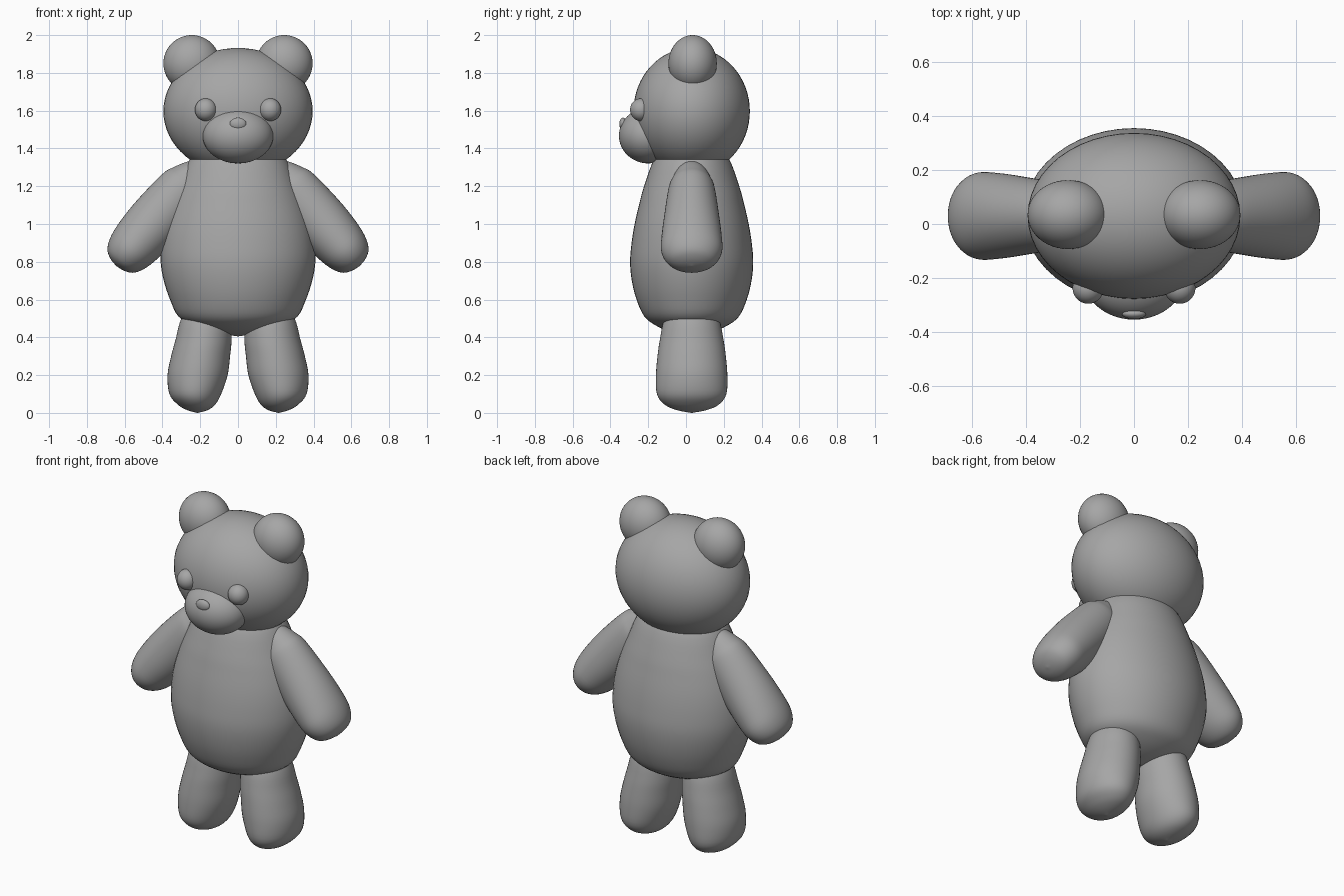
import bpy, bmesh, math
from mathutils import Vector, Matrix

if "Cube" in bpy.data.objects:
    bpy.data.objects.remove(bpy.data.objects["Cube"])

grey = bpy.data.materials.new("plain_grey")
grey.diffuse_color = (0.38, 0.38, 0.38, 1)
grey.use_nodes = True
grey.node_tree.nodes["Principled BSDF"].inputs["Base Color"].default_value = grey.diffuse_color
YC = 0.03  # depth centre of the figure


def finish(bm, name):
    bmesh.ops.recalc_face_normals(bm, faces=bm.faces[:])
    for f in bm.faces:
        f.smooth = True
    me = bpy.data.meshes.new(name)
    bm.to_mesh(me)
    bm.free()
    me.materials.append(grey)
    ob = bpy.data.objects.new(name, me)
    bpy.context.collection.objects.link(ob)
    return ob


def ball(name, centre, radii):
    bm = bmesh.new()
    m = Matrix.Translation(centre) @ Matrix.Diagonal((*radii, 1))
    bmesh.ops.create_uvsphere(bm, u_segments=48, v_segments=32, radius=1, matrix=m)
    return finish(bm, name)


def smooth_stations(pts, steps=4):
    """Catmull-Rom interpolation through the stations."""
    pts = [Vector(p) for p in pts]
    out = []
    for i in range(len(pts) - 1):
        a, b, c, d = pts[max(i - 1, 0)], pts[i], pts[i + 1], pts[min(i + 2, len(pts) - 1)]
        for k in range(steps):
            t = k / steps
            out.append(0.5 * (2 * b + (c - a) * t + (2 * a - 5 * b + 4 * c - d) * t * t
                              + (3 * b - a - 3 * c + d) * t ** 3))
    return out + [pts[-1]]


def loft(name, stations, origin, u, axis, n=48):
    """Elliptical rings (position, offset, u radius, y radius) stacked on an axis."""
    bm = bmesh.new()
    origin, u, axis, v = Vector(origin), Vector(u), Vector(axis), Vector((0, 1, 0))
    rings = []
    for s, off, ru, rv in smooth_stations([Vector(p) for p in stations]):
        c = origin + axis * s + u * off
        ru, rv = max(ru, 0.002), max(rv, 0.002)
        rings.append([bm.verts.new(c + u * ru * math.cos(2 * math.pi * k / n)
                                   + v * rv * math.sin(2 * math.pi * k / n)) for k in range(n)])
    for a, b in zip(rings, rings[1:]):
        for k in range(n):
            j = (k + 1) % n
            bm.faces.new((a[k], a[j], b[j], b[k]))
    bm.faces.new(rings[0])
    bm.faces.new(rings[-1])
    return finish(bm, name)


# torso
loft("torso", [
    (0.405, 0, 0, 0), (0.425, 0, 0.12, 0.10), (0.46, 0, 0.23, 0.185),
    (0.51, 0, 0.315, 0.25), (0.60, 0, 0.36, 0.292), (0.70, 0, 0.393, 0.317),
    (0.80, 0, 0.41, 0.326), (0.90, 0, 0.407, 0.318), (1.0, 0, 0.39, 0.302),
    (1.1, 0, 0.36, 0.279), (1.2, 0, 0.32, 0.252), (1.35, 0, 0.25, 0.195),
    (1.42, 0, 0.15, 0.12), (1.44, 0, 0, 0)],
    (0, YC, 0), (1, 0, 0), (0, 0, 1))

# head and face
ball("head", (0, YC, 1.597), (0.395, 0.308, 0.335))
ball("muzzle", (0, -0.2, 1.468), (0.187, 0.155, 0.147))
ball("nose", (0, -0.333, 1.53), (0.044, 0.02, 0.033))

arm_axis = Vector((0.656, 0, -0.755))
arm_stations = [
    (-0.57, 0, 0, 0), (-0.555, 0, 0.045, 0.042), (-0.52, 0, 0.08, 0.075),
    (-0.45, 0, 0.115, 0.105), (-0.385, 0, 0.136, 0.124), (-0.2, 0, 0.146, 0.146),
    (-0.056, 0, 0.141, 0.160), (0.04, 0, 0.126, 0.160), (0.105, 0, 0.096, 0.125),
    (0.134, 0, 0.05, 0.07), (0.143, 0, 0, 0)]
leg_stations = [
    (0.0, 0.215, 0, 0), (0.015, 0.215, 0.055, 0.08), (0.045, 0.22, 0.10, 0.145),
    (0.1, 0.226, 0.137, 0.184), (0.2, 0.214, 0.159, 0.189), (0.3, 0.198, 0.156, 0.181),
    (0.39, 0.182, 0.148, 0.168), (0.5, 0.17, 0.13, 0.143), (0.6, 0.165, 0.07, 0.08),
    (0.62, 0.165, 0, 0)]

# paired parts
for side, s in (("left", -1), ("right", 1)):
    ball(side + "_ear", (s * 0.245, 0.035, 1.85), (0.15, 0.128, 0.15))
    ball(side + "_eye", (s * 0.17, -0.238, 1.605), (0.058, 0.058, 0.06))
    loft(side + "_arm", arm_stations, (s * 0.55, YC, 0.885),
         (s * 0.755, 0, 0.656), (s * arm_axis.x, 0, arm_axis.z))
    loft(side + "_leg", leg_stations, (0, YC, 0), (s, 0, 0), (0, 0, 1))
